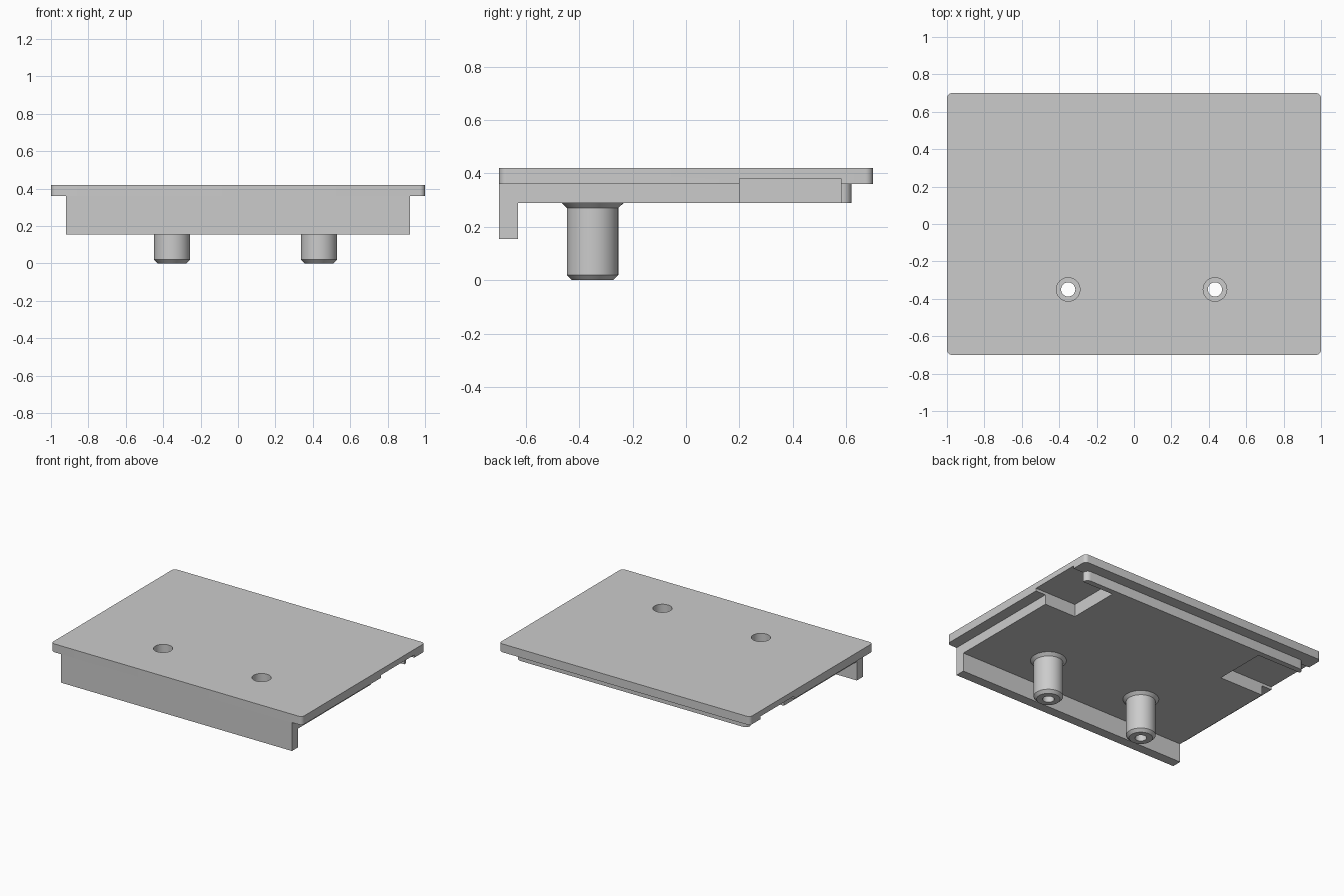
import bpy, bmesh, math

cube = bpy.data.objects.get("Cube")
if cube:
    bpy.data.objects.remove(cube, do_unlink=True)

grey = bpy.data.materials.new("plain grey")
grey.use_nodes = True
colour = (0.6, 0.6, 0.6, 1)
grey.diffuse_color = colour
grey.node_tree.nodes["Principled BSDF"].inputs["Base Color"].default_value = colour

HALF_DEPTH = 0.70
PEG_X = (-0.352, 0.433)
PEG_Y = -0.35
BORE = 0.063


def add_object(name, bm):
    bmesh.ops.recalc_face_normals(bm, faces=bm.faces[:])
    mesh = bpy.data.meshes.new(name)
    bm.to_mesh(mesh)
    bm.free()
    obj = bpy.data.objects.new(name, mesh)
    bpy.context.collection.objects.link(obj)
    return obj


def box(name, xs, ys, zs, radius=0, rounded=lambda co: True):
    """Box between limits, with chosen upright edges rounded."""
    bm = bmesh.new()
    bmesh.ops.create_cube(bm, size=1)
    for v in bm.verts:
        for i, (low, high) in enumerate((xs, ys, zs)):
            v.co[i] = low if v.co[i] < 0 else high
    if radius:
        edges = [e for e in bm.edges
                 if abs(e.verts[0].co.z - e.verts[1].co.z) > 1e-4
                 and rounded(e.verts[0].co)]
        bmesh.ops.bevel(bm, geom=edges, offset=radius, segments=6,
                        profile=0.5, affect='EDGES')
    return add_object(name, bm)


def lathe(name, profile, x, y, steps=48):
    """Closed profile of (radius, height) spun about an upright axis."""
    bm = bmesh.new()
    rings = []
    for i in range(steps):
        a = 2 * math.pi * i / steps
        rings.append([bm.verts.new((x + r * math.cos(a), y + r * math.sin(a), z))
                      for r, z in profile])
    n = len(profile)
    for i in range(steps):
        a, b = rings[i], rings[(i + 1) % steps]
        for j in range(n):
            k = (j + 1) % n
            bm.faces.new((a[j], b[j], b[k], a[k]))
    return add_object(name, bm)


def cylinder(name, x, y, radius, low, high):
    bm = bmesh.new()
    bmesh.ops.create_cone(bm, cap_ends=True, segments=48, radius1=radius,
                          radius2=radius, depth=high - low)
    bmesh.ops.translate(bm, verts=bm.verts[:], vec=(x, y, (low + high) / 2))
    return add_object(name, bm)


def activate(obj):
    bpy.ops.object.select_all(action='DESELECT')
    obj.select_set(True)
    bpy.context.view_layer.objects.active = obj


def cut(obj, cutters):
    activate(obj)
    for cutter in cutters:
        mod = obj.modifiers.new("cut", 'BOOLEAN')
        mod.operation = 'DIFFERENCE'
        mod.solver = 'EXACT'
        mod.object = cutter
        bpy.ops.object.modifier_apply(modifier=mod.name)


# Stacked body: cover, narrower slab below it, and hanging front lip
plate = box("cover_plate", (-1, 1), (-HALF_DEPTH, HALF_DEPTH), (0.36, 0.42), 0.028)
slab = box("underside_slab", (-0.92, 0.92), (-HALF_DEPTH, 0.62), (0.29, 0.36),
           0.035, lambda co: co.y > 0)
lip = box("front_lip", (-0.92, 0.92), (-HALF_DEPTH, -0.63), (0.155, 0.29))

# Side notches and screw holes
cutters = [
    box("left_notch_cutter", (0.67, 1.1), (0.2, 0.58), (0.2, 0.38)),
    box("right_notch_cutter", (-1.1, -0.57), (0.2, 0.58), (0.2, 0.38)),
]
cutters += [cylinder("hole_cutter", x, PEG_Y, BORE, 0.2, 0.5) for x in PEG_X]
for part in (plate, slab):
    cut(part, cutters)
for cutter in cutters:
    bpy.data.objects.remove(cutter, do_unlink=True)

# Hollow pegs with chamfered foot, flared root and stepped bore
peg_profile = [(0.077, 0), (0.0965, 0.02), (0.0965, 0.27), (0.117, 0.29),
               (BORE, 0.29), (BORE, 0.1), (0.038, 0.1), (0.038, 0)]
pegs = [lathe(side + "_peg", peg_profile, x, PEG_Y)
        for side, x in zip(("right", "left"), PEG_X)]

for obj in [plate, slab, lip] + pegs:
    obj.data.materials.clear()
    obj.data.materials.append(grey)
    activate(obj)
    bpy.ops.object.shade_smooth_by_angle(angle=math.radians(30))
